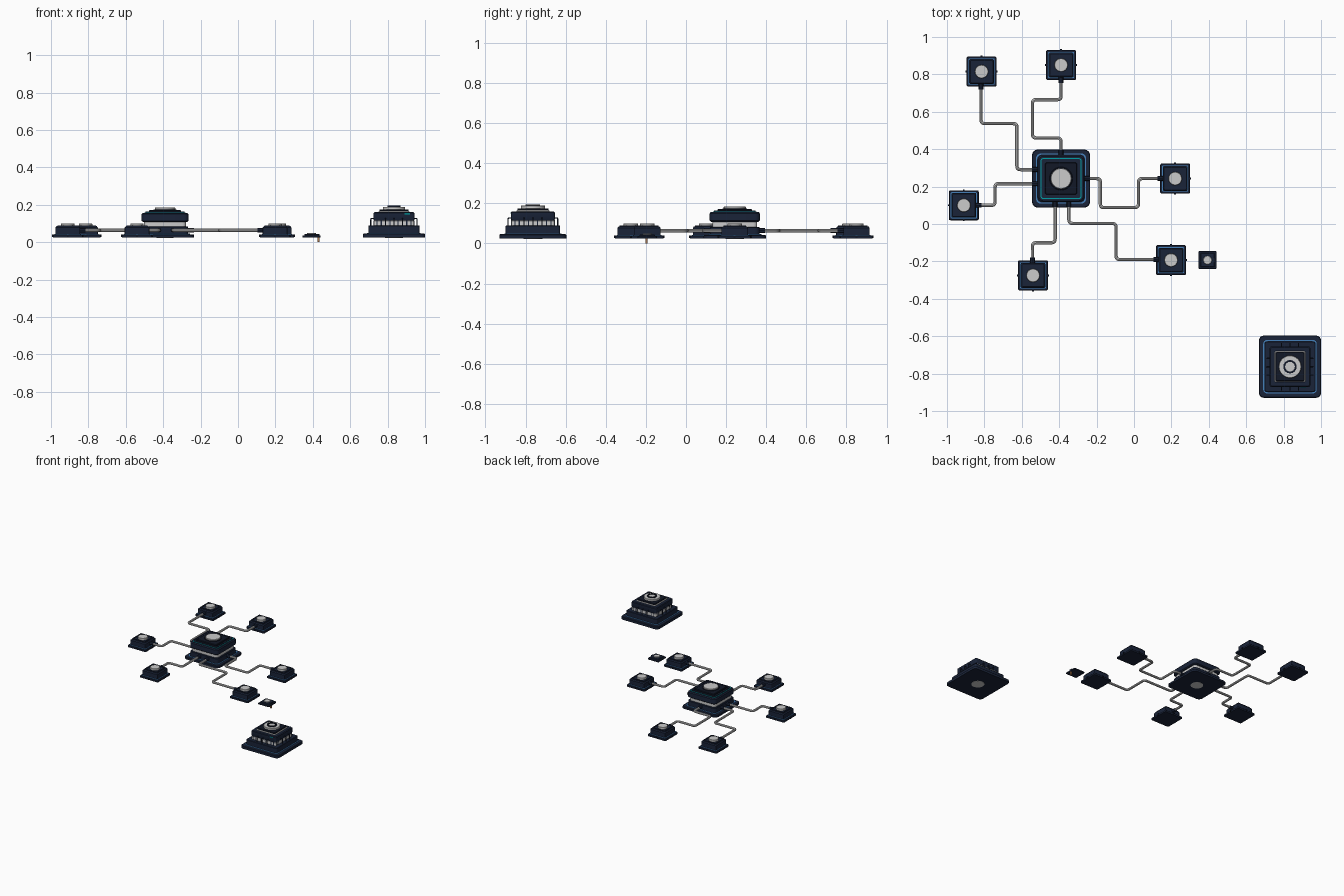
import bpy, bmesh, math
from mathutils import Vector

if "Cube" in bpy.data.objects:
    bpy.data.objects.remove(bpy.data.objects["Cube"])


def material(name, col):
    m = bpy.data.materials.new(name)
    m.diffuse_color = (*col, 1)
    m.use_nodes = True
    m.node_tree.nodes["Principled BSDF"].inputs["Base Color"].default_value = m.diffuse_color
    return m


NAVY = material("navy", (0.010, 0.017, 0.040))
DARK = material("dark_navy", (0.006, 0.009, 0.020))
BLUE = material("blue_trim", (0.06, 0.22, 0.50))
TEAL = material("teal_light", (0.0, 0.35, 0.38))
COPPER = material("copper", (0.45, 0.20, 0.08))


def finish(ob, mat):
    if mat:
        ob.data.materials.append(mat)
    bpy.ops.object.select_all(action='DESELECT')
    ob.select_set(True)
    bpy.context.view_layer.objects.active = ob
    bpy.ops.object.shade_smooth_by_angle(angle=math.radians(30))
    return ob


def loft(name, c, levels, r, mat=None, ring=False, seg=4):
    """Stack rounded squares (half width, z); ring closes the stack into a frame."""
    bm = bmesh.new()
    loops = []
    for h, z in levels:
        rr, pts = min(r, h), []
        for q in range(4):
            a0 = q * math.pi / 2
            sx, sy = (1, -1, -1, 1)[q], (1, 1, -1, -1)[q]
            for i in range(seg + (0 if rr == h else 1)):
                a = a0 + i / seg * math.pi / 2
                pts.append(bm.verts.new((c[0] + sx * (h - rr) + rr * math.cos(a),
                                         c[1] + sy * (h - rr) + rr * math.sin(a), z)))
        loops.append(pts)
    pairs = list(zip(loops, loops[1:])) + ([(loops[-1], loops[0])] if ring else [])
    for a, b in pairs:
        for i in range(len(a)):
            j = (i + 1) % len(a)
            bm.faces.new((a[i], a[j], b[j], b[i]))
    if not ring:
        bm.faces.new(loops[0][::-1])
        bm.faces.new(loops[-1])
    bmesh.ops.recalc_face_normals(bm, faces=bm.faces)
    me = bpy.data.meshes.new(name)
    bm.to_mesh(me)
    bm.free()
    ob = bpy.data.objects.new(name, me)
    bpy.context.collection.objects.link(ob)
    return finish(ob, mat)


def slab(name, c, h, z0, z1, r=0.01, mat=NAVY, bev=0.003):
    return loft(name, c, [(h, z0), (h, z1 - bev), (h - bev, z1)], r, mat)


def disc(name, c, rad, z0, z1, mat=None, bev=0.002):
    return loft(name, c, [(rad, z0), (rad, z1 - bev), (rad - bev, z1)], 9, mat, seg=10)


def frame(name, c, h, z0, z1, t, r, mat):
    return loft(name, c, [(h, z0), (h, z1), (h - t, z1), (h - t, z0)], r, mat, ring=True)


def box(name, c, size, mat=NAVY):
    bpy.ops.mesh.primitive_cube_add(size=1, location=c)
    ob = bpy.context.object
    ob.name = name
    ob.scale = size
    ob.data.materials.append(mat)
    return ob


def tube(name, pts, rad, fillet=0.0, mat=None):
    """Round tube along a polyline with filleted corners."""
    pts = [Vector(p) for p in pts]
    path = [pts[0]]
    for a, b, d in zip(pts, pts[1:], pts[2:]):
        p, q = b + (a - b).normalized() * fillet, b + (d - b).normalized() * fillet
        for i in range(6):
            t = i / 5
            path.append(p * (1 - t) ** 2 + b * 2 * t * (1 - t) + q * t * t)
    path.append(pts[-1])
    cu = bpy.data.curves.new(name, 'CURVE')
    cu.dimensions = '3D'
    cu.bevel_depth, cu.bevel_resolution, cu.use_fill_caps = rad, 2, True
    sp = cu.splines.new('POLY')
    sp.points.add(len(path) - 1)
    for s, p in zip(sp.points, path):
        s.co = (*p, 1)
    ob = bpy.data.objects.new(name, cu)
    bpy.context.collection.objects.link(ob)
    bpy.ops.object.select_all(action='DESELECT')
    ob.select_set(True)
    bpy.context.view_layer.objects.active = ob
    bpy.ops.object.convert(target='MESH')
    return finish(bpy.context.object, mat)


# Central hub
H = (-0.39, 0.243)
slab("hub_base", H, 0.155, 0.025, 0.042, 0.03)
frame("hub_base_trim", H, 0.134, 0.041, 0.046, 0.006, 0.025, BLUE)
slab("hub_lower_body", H, 0.124, 0.042, 0.083, 0.025)
slab("hub_glass_band", H, 0.112, 0.083, 0.11, 0.02, None)
loft("hub_upper_body", H, [(0.118, 0.108), (0.125, 0.114), (0.125, 0.15), (0.119, 0.157)], 0.025, NAVY)
frame("hub_top_frame", H, 0.104, 0.155, 0.164, 0.012, 0.012, NAVY)
frame("hub_teal_trim", H, 0.109, 0.155, 0.159, 0.004, 0.012, TEAL)
slab("hub_top_block", H, 0.085, 0.155, 0.171, 0.008, DARK)
disc("hub_cap_rim", H, 0.062, 0.17, 0.175, DARK)
disc("hub_cap", H, 0.055, 0.17, 0.184)
disc("hub_bottom_pad", H, 0.046, 0.023, 0.026)

# Satellite nodes
nodes = [(-0.815, 0.815), (-0.39, 0.85), (0.22, 0.243),
         (-0.91, 0.10), (-0.54, -0.275), (0.198, -0.193)]
for i, c in enumerate(nodes):
    n = f"node_{i + 1}_"
    slab(n + "base", c, 0.08, 0.025, 0.04, 0.008)
    frame(n + "trim", c, 0.07, 0.039, 0.043, 0.004, 0.006, BLUE)
    loft(n + "body", c, [(0.066, 0.04), (0.066, 0.078), (0.060, 0.085)], 0.006, NAVY)
    frame(n + "top_frame", c, 0.056, 0.084, 0.090, 0.008, 0.005, NAVY)
    disc(n + "cap", c, 0.036, 0.084, 0.1)
    for k in range(4):  # small side studs
        a = k * math.pi / 2
        box(n + "stud", (c[0] + 0.080 * math.cos(a), c[1] + 0.080 * math.sin(a), 0.034), (0.01, 0.01, 0.012), DARK)

# Cables from node to hub
cables = [
    [(-0.818, 0.75), (-0.818, 0.537), (-0.626, 0.537), (-0.626, 0.291), (-0.51, 0.291)],
    [(-0.39, 0.785), (-0.39, 0.665), (-0.543, 0.665), (-0.543, 0.46), (-0.39, 0.46), (-0.39, 0.36)],
    [(0.155, 0.243), (0.024, 0.243), (0.024, 0.088), (-0.18, 0.088), (-0.18, 0.243), (-0.27, 0.243)],
    [(-0.845, 0.10), (-0.743, 0.10), (-0.743, 0.216), (-0.51, 0.216)],
    [(-0.543, -0.21), (-0.543, -0.10), (-0.422, -0.10), (-0.422, 0.125)],
    [(0.133, -0.19), (-0.096, -0.19), (-0.096, 0.003), (-0.348, 0.003), (-0.348, 0.125)],
]
for i, pts in enumerate(cables):
    p = [Vector((x, y, 0.064)) for x, y in pts]
    tube(f"cable_{i + 1}", p, 0.009, 0.02)
    for a, b, l in ((p[0], p[1], 0.03), (p[-1], p[-2], 0.035)):
        tube(f"cable_{i + 1}_collar", [a, a + (b - a).normalized() * l], 0.0125, mat=NAVY)

# Small detached plug with pin
G = (0.393, -0.193)
slab("plug_base", G, 0.048, 0.025, 0.036, 0.005)
slab("plug_body", G, 0.038, 0.036, 0.044, 0.004)
disc("plug_cap", G, 0.023, 0.044, 0.05)
box("plug_socket", (0.428, -0.193, 0.039), (0.016, 0.024, 0.01), DARK)
disc("plug_pin", (0.43, -0.197), 0.006, 0.0, 0.04, COPPER)

# Stepped tower
S = (0.834, -0.763)
slab("tower_base", S, 0.166, 0.025, 0.046, 0.025)
frame("tower_base_trim", S, 0.143, 0.045, 0.050, 0.006, 0.02, BLUE)
slab("tower_lower_body", S, 0.136, 0.046, 0.09, 0.012)
slab("tower_glass_band", S, 0.107, 0.09, 0.116, 0.01, None)
loft("tower_upper_body", S, [(0.107, 0.115), (0.109, 0.119), (0.109, 0.155), (0.104, 0.16)], 0.012, NAVY)
slab("tower_top_band", S, 0.083, 0.16, 0.166, 0.008, None)
slab("tower_top_block", S, 0.078, 0.166, 0.175, 0.008, DARK)
disc("tower_cap", S, 0.06, 0.174, 0.189)
frame("tower_cap_ring", S, 0.036, 0.188, 0.195, 0.010, 9, DARK)
disc("tower_bottom_pad", S, 0.048, 0.023, 0.026)
box("tower_light", (S[0] + 0.07, S[1] - 0.107, 0.152), (0.03, 0.008, 0.006), TEAL)

# Bent brackets and band ribs on each side of the tower
for k in range(4):
    a = k * math.pi / 2
    u, v = Vector((math.cos(a), math.sin(a), 0)), Vector((-math.sin(a), math.cos(a), 0))
    o = Vector((*S, 0))
    for s in (-0.045, 0, 0.045):
        at = lambda d, z: o + u * d + v * s + Vector((0, 0, z))
        tube("tower_bracket", [at(0.1, 0.127), at(0.124, 0.127), at(0.124, 0.085)], 0.003, 0.006, NAVY)
    for s in (-0.09, -0.068, -0.022, 0.022, 0.068, 0.09):
        box("tower_rib", o + u * 0.106 + v * s + Vector((0, 0, 0.103)), (0.006, 0.006, 0.028))
